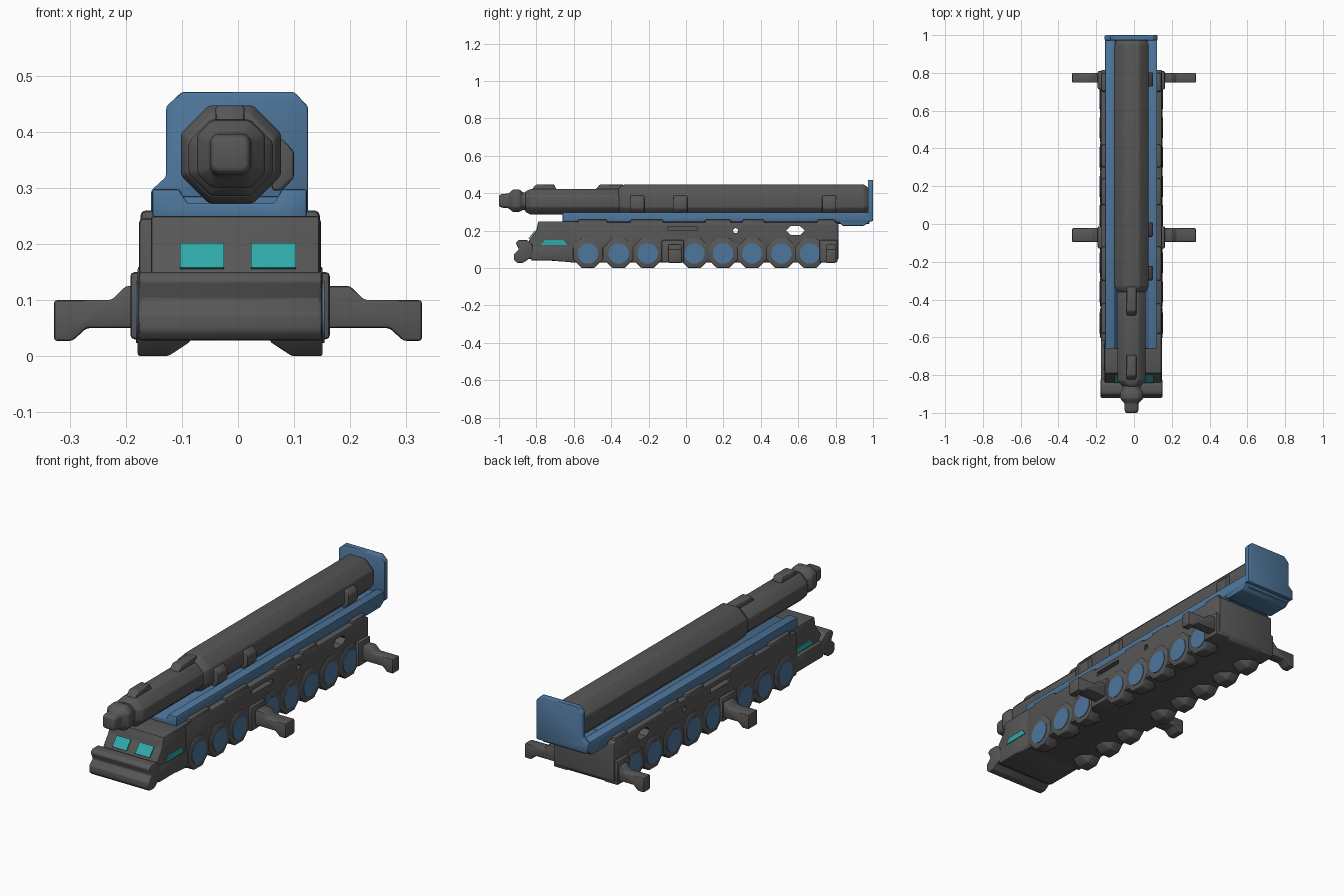
import bpy, bmesh, math
from mathutils import Vector

cube = bpy.data.objects.get("Cube")
if cube:
    bpy.data.objects.remove(cube, do_unlink=True)


def material(name, rgb):
    m = bpy.data.materials.new(name)
    m.use_nodes = True
    m.diffuse_color = (*rgb, 1)
    m.node_tree.nodes["Principled BSDF"].inputs["Base Color"].default_value = (*rgb, 1)
    return m


GREY = material("dark grey", (0.095, 0.095, 0.095))
BLUE = material("steel blue", (0.075, 0.18, 0.33))
TEAL = material("teal glass", (0.03, 0.40, 0.40))
MID = -0.014  # centre line of the vehicle


def apply(ob, mod):
    bpy.ops.object.select_all(action='DESELECT')
    ob.select_set(True)
    bpy.context.view_layer.objects.active = ob
    bpy.ops.object.modifier_apply(modifier=mod.name)


def finish(ob, bevel):
    if bevel:
        mod = ob.modifiers.new("soft edges", 'BEVEL')
        mod.width, mod.segments, mod.limit_method = bevel, 2, 'ANGLE'
        mod.angle_limit = math.radians(25)
        apply(ob, mod)
    bpy.ops.object.select_all(action='DESELECT')
    ob.select_set(True)
    bpy.context.view_layer.objects.active = ob
    bpy.ops.object.shade_smooth_by_angle(angle=math.radians(38))


def loft(name, rings, mat, bevel=0.006):
    """Closed skin through rings that share one point count."""
    bm = bmesh.new()
    loops = [[bm.verts.new(p) for p in ring] for ring in rings]
    n = len(loops[0])
    for a, b in zip(loops, loops[1:]):
        for i in range(n):
            bm.faces.new((a[i], a[(i + 1) % n], b[(i + 1) % n], b[i]))
    bm.faces.new(loops[0][::-1])
    bm.faces.new(loops[-1])
    bmesh.ops.recalc_face_normals(bm, faces=bm.faces)
    me = bpy.data.meshes.new(name)
    bm.to_mesh(me)
    bm.free()
    ob = bpy.data.objects.new(name, me)
    bpy.context.collection.objects.link(ob)
    me.materials.append(mat)
    finish(ob, bevel)
    return ob


def prism(name, pts, axis, lo, hi, mat=GREY, bevel=0.006):
    """Extrude a flat profile along x (points are y, z) or y (points are x, z)."""
    place = (lambda p, t: (t, *p)) if axis == 'x' else (lambda p, t: (p[0], t, p[1]))
    return loft(name, [[place(p, t) for p in pts] for t in (lo, hi)], mat, bevel)


def box(name, x, y, z, mat=GREY, bevel=0.008):
    return prism(name, [(y[0], z[0]), (y[1], z[0]), (y[1], z[1]), (y[0], z[1])],
                 'x', *x, mat, bevel)


def octagon(x0, x1, z0, z1, c):
    return [(x0 + c, z0), (x1 - c, z0), (x1, z0 + c), (x1, z1 - c),
            (x1 - c, z1), (x0 + c, z1), (x0, z1 - c), (x0, z0 + c)]


def tube(name, sections, mat=GREY, bevel=0.006):
    """Chamfered tube along y from rows of y, x0, x1, z0, z1, chamfer."""
    return loft(name, [[(x, y, z) for x, z in octagon(*s)] for y, *s in sections], mat, bevel)


def disc(cy, cz, r, n, turn=0.0):
    return [(cy + r * math.cos(turn + math.tau * i / n),
             cz + r * math.sin(turn + math.tau * i / n)) for i in range(n)]


def cut(target, cutter):
    cutter.hide_render = True
    mod = target.modifiers.new("opening", 'BOOLEAN')
    mod.object, mod.solver = cutter, 'EXACT'
    apply(target, mod)
    bpy.data.objects.remove(cutter, do_unlink=True)


# Hull with see-through openings and side recesses
hull = prism("hull", [(-0.62, 0.03), (0.80, 0.03), (0.815, 0.05), (0.815, 0.235),
                      (0.80, 0.245), (-0.62, 0.245)], 'x', -0.176, 0.148)
cut(hull, prism("opening_cutter", [(0.535, 0.2), (0.56, 0.177), (0.61, 0.177), (0.635, 0.2),
                                   (0.61, 0.224), (0.56, 0.224)], 'x', -0.3, 0.3, GREY, 0))
cut(hull, prism("small_opening_cutter", disc(0.265, 0.2, 0.014, 8), 'x', -0.3, 0.3, GREY, 0))
for x in ((-0.2, -0.135), (0.105, 0.2)):
    cut(hull, box("recess_cutter", x, (-0.1, 0.06), (0.2, 0.222), GREY, 0))
finish(hull, 0)

# Cab, bumper and glass
prism("cab", [(-0.86, 0.05), (-0.60, 0.03), (-0.58, 0.25), (-0.79, 0.25),
              (-0.80, 0.20), (-0.838, 0.15)], 'x', -0.155, 0.145)
prism("front_bumper", [(-0.905, 0.028), (-0.87, 0.028), (-0.84, 0.05), (-0.82, 0.055),
                       (-0.82, 0.125), (-0.85, 0.15), (-0.895, 0.15), (-0.91, 0.135),
                       (-0.893, 0.10), (-0.92, 0.075), (-0.92, 0.045)], 'x', -0.177, 0.15)
box("cab_skirt", (-0.176, 0.148), (-0.83, -0.58), (0.04, 0.118))
for side, x in (("right", (-0.103, -0.025)), ("left", (0.023, 0.103))):
    prism(side + "_windshield", [(-0.838, 0.155), (-0.803, 0.199), (-0.807, 0.202),
                                 (-0.842, 0.158)], 'x', *x, TEAL, 0)
for side, x in (("right", (-0.159, -0.154)), ("left", (0.144, 0.149))):
    prism(side + "_cab_window", [(-0.775, 0.122), (-0.635, 0.122), (-0.655, 0.15),
                                 (-0.755, 0.15)], 'x', *x, TEAL, 0)

# Eight axles: tyres blending into the hull, with blue hubs
for i, y in enumerate((-0.524, -0.36, -0.205, 0.045, 0.198, 0.353, 0.51, 0.663)):
    for side, s in (("right", -1), ("left", 1)):
        outer, inner = MID + s * 0.165, MID + s * 0.07
        mid = MID + s * 0.11
        rings = [[(x, a, b) for a, b in disc(y, 0.08, r, 8, math.pi / 8)]
                 for x, r in ((inner, 0.058), (mid, 0.0865), (outer, 0.0865))]
        loft(f"{side}_tyre_{i + 1}", rings, GREY, 0.005)
        prism(f"{side}_hub_{i + 1}", disc(y, 0.078, 0.055, 20), 'x',
              outer - s * 0.002, outer + s * 0.003, BLUE, 0)

# Stabiliser legs
for place, y0, y1 in (("middle", -0.095, -0.022), ("rear", 0.748, 0.80)):
    for side, s in (("right", -1), ("left", 1)):
        arm = [(0.10, 0.05), (0.27, 0.05), (0.295, 0.027), (0.328, 0.027), (0.328, 0.10),
               (0.225, 0.10), (0.20, 0.125), (0.10, 0.125)]
        prism(f"{side}_{place}_leg", [(s * x, z) for x, z in arm], 'y', y0, y1)
        a, b = sorted((MID + s * 0.10, MID + s * 0.178))
        box(f"{side}_{place}_leg_housing", (a, b), (y0 - 0.035, y1 + 0.01), (0.03, 0.15))

# Small lockers along the deck edge
for side, s in (("right", -1), ("left", 1)):
    a, b = sorted((MID + s * 0.12, MID + s * 0.16))
    for i, (y0, y1) in enumerate(((-0.58, -0.42), (-0.3, -0.12), (0.1, 0.24),
                                  (0.3, 0.42), (0.7, 0.8))):
        box(f"{side}_deck_locker_{i + 1}", (a, b), (y0, y1), (0.22, 0.26), GREY, 0.01)

# Cradle: channel rails, rear foot and end plate
prism("cradle", [(-0.153, 0.25), (-0.13, 0.235), (0.1, 0.235), (0.123, 0.25), (0.123, 0.298),
                 (0.078, 0.298), (0.065, 0.272), (-0.09, 0.272), (-0.105, 0.298),
                 (-0.153, 0.298)], 'y', -0.66, 0.98, BLUE, 0.005)
prism("cradle_foot", [(0.815, 0.245), (0.84, 0.225), (0.95, 0.225), (0.985, 0.25),
                      (0.985, 0.285), (0.815, 0.285)], 'x', -0.15, 0.12, BLUE)
prism("end_plate", [(-0.155, 0.25), (0.125, 0.25), (0.125, 0.445), (0.1, 0.471),
                    (-0.1, 0.471), (-0.128, 0.445), (-0.128, 0.32), (-0.155, 0.295)],
      'y', 0.972, 1.0, BLUE, 0.005)

# Launch tube and nose
tube("main_tube", [(-0.36, -0.09, 0.064, 0.284, 0.43, 0.042),
                   (-0.33, -0.102, 0.077, 0.272, 0.447, 0.05),
                   (0.95, -0.102, 0.077, 0.272, 0.447, 0.05),
                   (0.975, -0.09, 0.064, 0.284, 0.43, 0.042)])
tube("front_tube", [(-0.86, -0.06, 0.035, 0.30, 0.41, 0.03),
                    (-0.83, -0.088, 0.062, 0.285, 0.422, 0.04),
                    (-0.3, -0.088, 0.062, 0.285, 0.422, 0.04)])
tube("nose", [(-1.0, -0.045, 0.018, 0.33, 0.388, 0.008),
              (-0.985, -0.05, 0.023, 0.323, 0.396, 0.01),
              (-0.95, -0.05, 0.023, 0.32, 0.398, 0.012),
              (-0.925, -0.073, 0.048, 0.30, 0.42, 0.026),
              (-0.89, -0.073, 0.048, 0.30, 0.42, 0.026),
              (-0.875, -0.06, 0.035, 0.31, 0.405, 0.025),
              (-0.82, -0.06, 0.035, 0.31, 0.405, 0.025)])

# Fittings on the tube
for name, y0, y1 in (("front_ridge", -0.83, -0.69), ("step_ridge", -0.49, -0.32)):
    prism(name, [(y0, 0.415), (y1, 0.415), (y1 - 0.015, 0.447), (y0 + 0.03, 0.447)],
          'x', -0.04, 0.012)
for i, y in enumerate((-0.26, -0.03, 0.765)):
    prism(f"side_clamp_{i + 1}", [(0.06, 0.295), (0.078, 0.295), (0.1, 0.318), (0.1, 0.365),
                                  (0.078, 0.388), (0.06, 0.388)], 'y', y - 0.038, y + 0.038)
